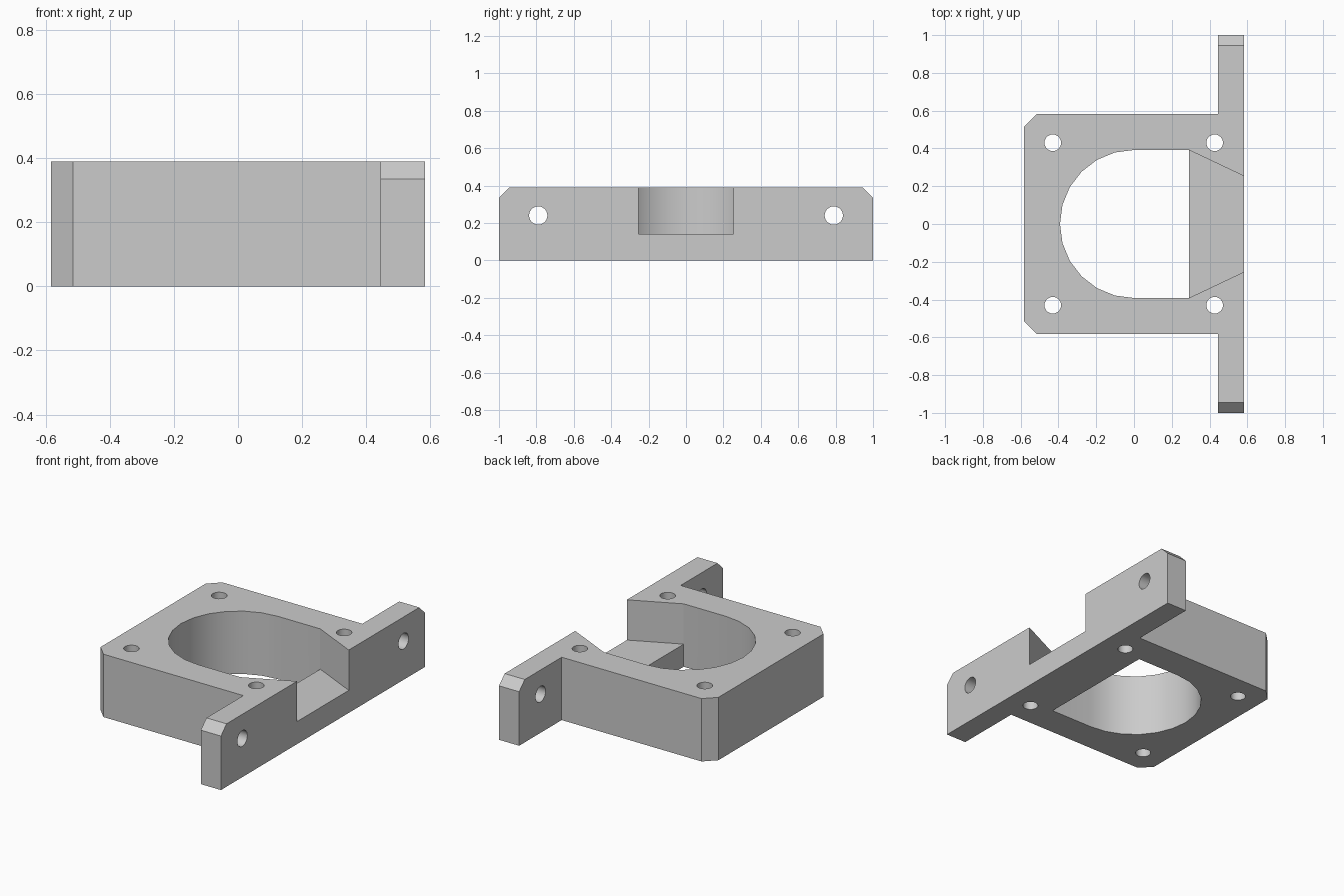
import bpy, bmesh, math
from mathutils import Vector

cube = bpy.data.objects.get("Cube")
if cube:
    bpy.data.objects.remove(cube, do_unlink=True)

H = 0.39       # height of the bracket
X = 0.583      # half width of the square body
FLANGE = 0.445 # inner face of the mounting flange


def prism(name, outline, axis, start, end):
    """Extrude a closed 2D outline along x (outline in y, z) or z (outline in x, y)."""
    bm = bmesh.new()
    place = (lambda a, b: (start, a, b)) if axis == "x" else (lambda a, b: (a, b, start))
    face = bm.faces.new([bm.verts.new(place(a, b)) for a, b in outline])
    new = bmesh.ops.extrude_face_region(bm, geom=[face])["geom"]
    shift = Vector((end - start, 0, 0) if axis == "x" else (0, 0, end - start))
    bmesh.ops.translate(bm, vec=shift, verts=[v for v in new if isinstance(v, bmesh.types.BMVert)])
    bmesh.ops.recalc_face_normals(bm, faces=bm.faces)
    mesh = bpy.data.meshes.new(name)
    bm.to_mesh(mesh)
    bm.free()
    obj = bpy.data.objects.new(name, mesh)
    bpy.context.collection.objects.link(obj)
    return obj


def arc(cx, cy, r, a0, a1, steps):
    angles = [math.radians(a0 + (a1 - a0) * i / steps) for i in range(steps + 1)]
    return [(cx + r * math.cos(a), cy + r * math.sin(a)) for a in angles]


def circle(cx, cy, r, sides=24):
    return arc(cx, cy, r, 0, 360, sides)[:-1]


# Square body with two clipped corners, widening into the flange
half = [(X, 1), (FLANGE, 1), (FLANGE, X), (-0.515, X), (-X, 0.515)]
bracket = prism("motor_bracket", half + [(x, -y) for x, y in reversed(half)], "z", 0, H)

cutters = []

# Round bore with one flat-sided end
bore = arc(0, 0, 0.392, 90, 270, 12) + [(0.29, -0.392), (0.29, 0.392)]
cutters.append(prism("bore_cutter", bore, "z", -0.1, H + 0.1))

# Tapered notch through the flange, above a low sill
slope = (0.392 - 0.253) / (X - 0.29)
near, far = 0.285, X + 0.1
y_near, y_far = (0.392 - slope * (x - 0.29) for x in (0.29, far))
notch = [(near, -y_near), (0.29, -y_near), (far, -y_far),
         (far, y_far), (0.29, y_near), (near, y_near)]
cutters.append(prism("notch_cutter", notch, "z", 0.14, H + 0.1))

for side in (-1, 1):
    # Vertical screw holes in the body
    for x in (-0.43, 0.427):
        cutters.append(prism("screw_hole_cutter", circle(x, side * 0.43, 0.044), "z", -0.1, H + 0.1))
    # Horizontal mounting holes in the flange
    cutters.append(prism("mount_hole_cutter", circle(side * 0.79, 0.24, 0.049), "x", 0.3, 0.7))
    # Clipped top corners of the flange
    clip = [(side * 1.1, 0.235), (side * 1.1, 0.49), (side * 0.845, 0.49)]
    cutters.append(prism("corner_cutter", clip, "x", 0.4, 0.7))

# Cut everything away, then drop the cutters
bpy.context.view_layer.objects.active = bracket
bracket.select_set(True)
for cutter in cutters:
    mod = bracket.modifiers.new("cut", "BOOLEAN")
    mod.operation, mod.solver, mod.object = "DIFFERENCE", "EXACT", cutter
    bpy.ops.object.modifier_apply(modifier=mod.name)
    bpy.data.objects.remove(cutter, do_unlink=True)

bpy.ops.object.shade_smooth_by_angle(angle=math.radians(20))

# Plain grey plastic
grey = bpy.data.materials.new("grey_plastic")
grey.use_nodes = True
colour = (0.6, 0.6, 0.6, 1)
grey.diffuse_color = colour
grey.node_tree.nodes["Principled BSDF"].inputs["Base Color"].default_value = colour
bracket.data.materials.clear()
bracket.data.materials.append(grey)
